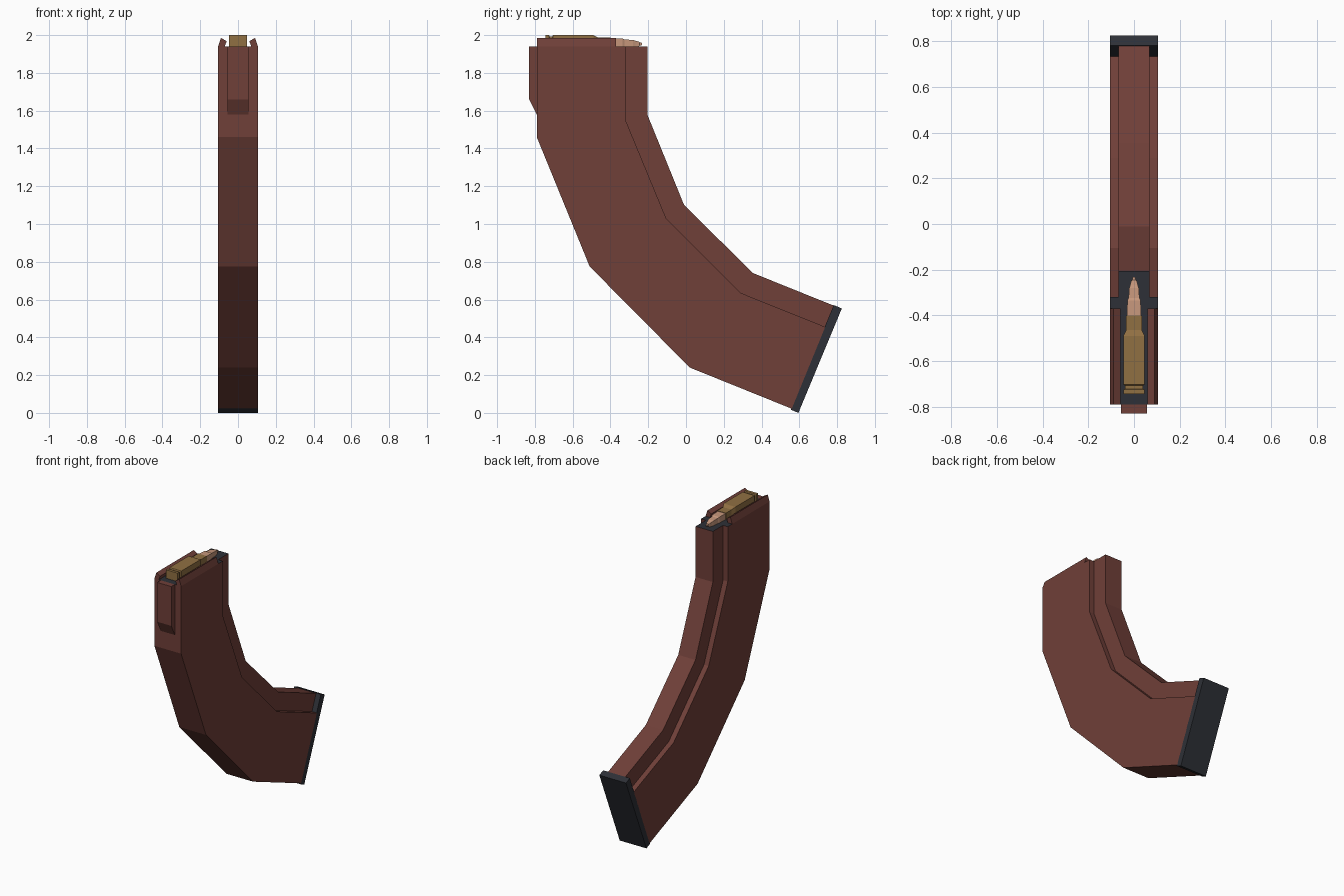
import bpy, bmesh

if "Cube" in bpy.data.objects:
    bpy.data.objects.remove(bpy.data.objects["Cube"])


def material(name, rgb):
    m = bpy.data.materials.new(name)
    m.diffuse_color = (*rgb, 1)
    m.use_nodes = True
    m.node_tree.nodes["Principled BSDF"].inputs["Base Color"].default_value = m.diffuse_color
    return m


BROWN = material("reddish brown", (0.16, 0.05, 0.04))
DARK = material("dark steel", (0.027, 0.03, 0.038))
BRASS = material("brass", (0.28, 0.16, 0.055))
COPPER = material("copper", (0.57, 0.31, 0.20))


def loft(name, sections, mats, rule=None):
    """Skin a list of closed sections of equal length and cap both ends."""
    bm = bmesh.new()
    rings = [[bm.verts.new(p) for p in s] for s in sections]
    for a, b in zip(rings, rings[1:]):
        for i in range(len(a)):
            j = (i + 1) % len(a)
            bm.faces.new((a[i], a[j], b[j], b[i]))
    bm.faces.new(rings[0])
    bm.faces.new(rings[-1])
    bmesh.ops.recalc_face_normals(bm, faces=bm.faces)
    bm.normal_update()
    if rule:
        for f in bm.faces:
            f.material_index = rule(f)
    me = bpy.data.meshes.new(name)
    bm.to_mesh(me)
    bm.free()
    for m in mats:
        me.materials.append(m)
    ob = bpy.data.objects.new(name, me)
    bpy.context.collection.objects.link(ob)
    return ob


def side_prism(name, profile, half, mat):
    """Extrude a (y, z) profile across x."""
    return loft(name, [[(x, y, z) for y, z in profile] for x in (-half, half)], [mat])


# Curved body: front, shoulder and rear-rib points at each bend
W, R = 0.105, 0.068
front = [(-0.79, 1.94), (-0.79, 1.46), (-0.51, 0.775), (0.02, 0.24), (0.56, 0.022)]
shoulder = [(-0.32, 1.94), (-0.32, 1.55), (-0.105, 1.03), (0.29, 0.635), (0.737, 0.455)]
rear = [(-0.205, 1.94), (-0.205, 1.58), (-0.01, 1.10), (0.355, 0.74), (0.784, 0.567)]
sections = []
for f, s, r in zip(front, shoulder, rear):
    sections.append([(x, *p) for x, p in (
        (-W, f), (W, f), (W, s), (R, s), (R, r), (-R, r), (-R, s), (-W, s))])
loft("magazine_body", sections, [BROWN, DARK], lambda f: int(f.normal.z > 0.99))

# Base plate
side_prism("base_plate", [(0.555, 0.017), (0.595, 0.0), (0.825, 0.553), (0.782, 0.571)], W, DARK)

# Front locking tab
side_prism("front_tab", [(-0.785, 1.94), (-0.83, 1.94), (-0.83, 1.66), (-0.79, 1.58),
                         (-0.785, 1.58)], 0.056, BROWN)

# Feed lips, leaning inwards
lip = [(0.105, 1.94), (0.09, 1.985), (0.06, 1.968), (0.07, 1.94)]
for side, sign in (("left", -1), ("right", 1)):
    loft("feed_lip_" + side, [[(sign * x, y, z) for x, z in lip] for y in (-0.79, -0.37)], [BROWN])


# Top cartridge, square in section: (y, half width) steps
def cartridge(name, steps, mat):
    zc = 1.953
    loft(name, [[(-h, y, zc - h), (h, y, zc - h), (h, y, zc + h), (-h, y, zc + h)]
                for y, h in steps], [mat])


cartridge("cartridge_case", [(-0.745, 0.047), (-0.725, 0.047), (-0.722, 0.039), (-0.708, 0.039),
                             (-0.704, 0.047), (-0.49, 0.047), (-0.465, 0.034), (-0.40, 0.034)], BRASS)
cartridge("bullet", [(-0.405, 0.031), (-0.335, 0.029), (-0.325, 0.024), (-0.28, 0.021),
                     (-0.268, 0.017), (-0.25, 0.013), (-0.245, 0.008), (-0.232, 0.006)], COPPER)
